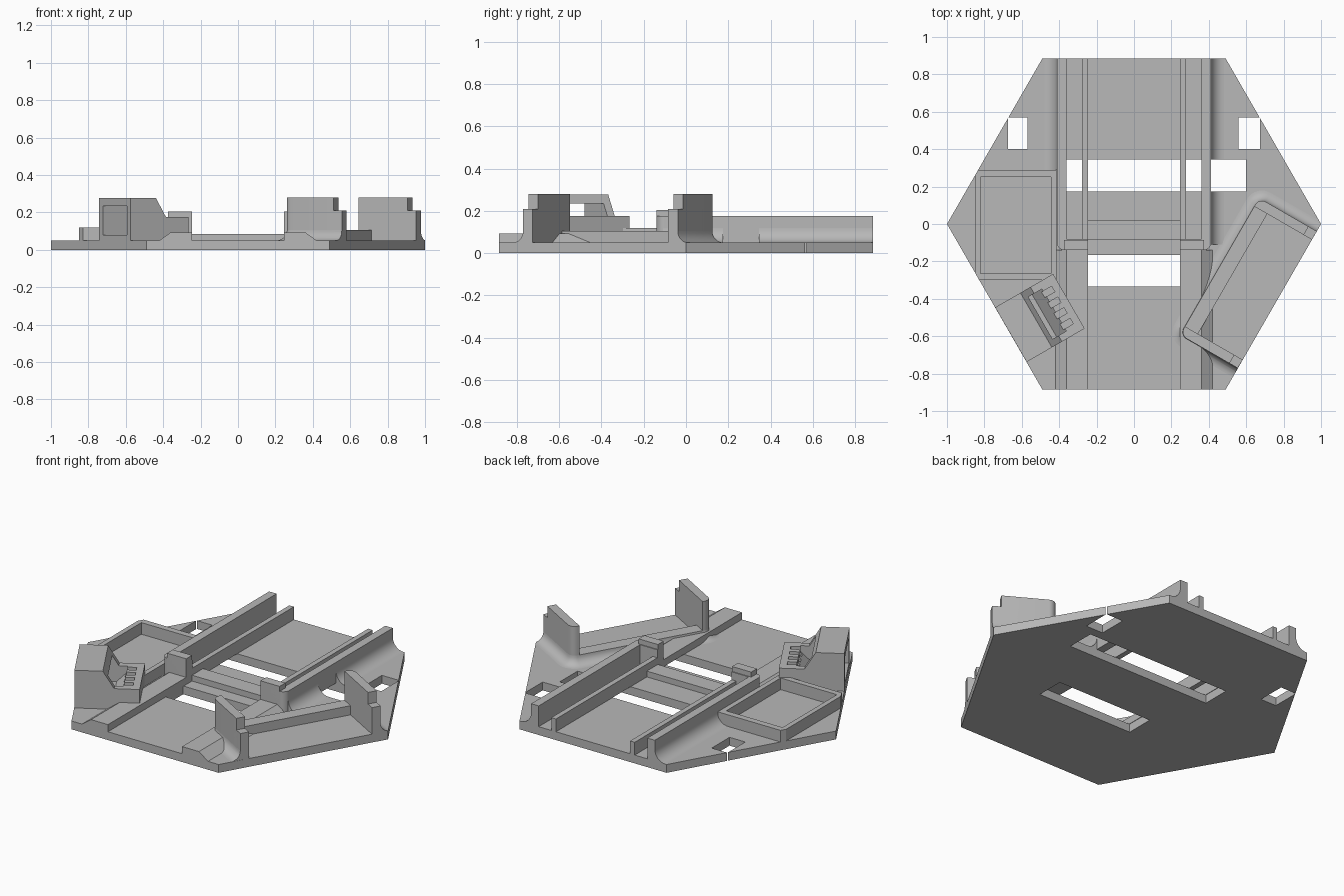
import bpy, bmesh, math
from mathutils import Vector

cube = bpy.data.objects.get("Cube")
if cube:
    bpy.data.objects.remove(cube, do_unlink=True)

grey = bpy.data.materials.new("plain_grey")
grey.use_nodes = True
grey.diffuse_color = (0.48, 0.48, 0.48, 1)
grey.node_tree.nodes["Principled BSDF"].inputs["Base Color"].default_value = (0.48, 0.48, 0.48, 1)

C, S = math.cos(math.radians(30)), 0.5
BASE = 0.05   # plate thickness
RIM = 0.866   # distance from the centre to a slanted hexagon side


# Placement frames: two profile coordinates and one extrusion coordinate
def plan(x, y, z):
    return Vector((x, y, z))


def along_y(x, z, y):
    return Vector((x, y, z))


def front_left_side(v, z, u):
    return Vector((S * u + C * v, C * u - S * v, z))


def front_right_side(v, z, u):
    return Vector((-S * u - C * v, C * u - S * v, z))


def left_plan(v, u, z):
    return front_left_side(v, z, u)


def finish(name, bm, smooth=False):
    bmesh.ops.recalc_face_normals(bm, faces=bm.faces)
    mesh = bpy.data.meshes.new(name)
    bm.to_mesh(mesh)
    bm.free()
    mesh.materials.append(grey)
    obj = bpy.data.objects.new(name, mesh)
    bpy.context.collection.objects.link(obj)
    if smooth:
        bpy.ops.object.select_all(action='DESELECT')
        obj.select_set(True)
        bpy.context.view_layer.objects.active = obj
        bpy.ops.object.shade_smooth_by_angle(angle=math.radians(30))
    return obj


def loft(name, loops, smooth=False):
    bm = bmesh.new()
    rings = [[bm.verts.new(p) for p in loop] for loop in loops]
    n = len(rings[0])
    for low, high in zip(rings, rings[1:]):
        for i in range(n):
            j = (i + 1) % n
            bm.faces.new((low[i], low[j], high[j], high[i]))
    bm.faces.new(rings[0])
    bm.faces.new(rings[-1])
    return finish(name, bm, smooth)


def prism(name, pts, a, b, place=plan, smooth=False):
    return loft(name, [[place(p, q, t) for p, q in pts] for t in (a, b)], smooth)


def rect(p0, p1, q0, q1):
    return [(p0, q0), (p1, q0), (p1, q1), (p0, q1)]


def arc(cx, cy, r, start, end, steps=8):
    angles = [math.radians(start + (end - start) * i / steps) for i in range(steps + 1)]
    return [(cx + r * math.cos(t), cy + r * math.sin(t)) for t in angles]


def cut(obj, cutters):
    for c in cutters:
        c.hide_render = True
        mod = obj.modifiers.new("cut", 'BOOLEAN')
        mod.operation, mod.solver, mod.object = 'DIFFERENCE', 'EXACT', c
    graph = bpy.context.evaluated_depsgraph_get()
    mesh = bpy.data.meshes.new_from_object(obj.evaluated_get(graph))
    obj.modifiers.clear()
    obj.data = mesh
    for c in cutters:
        bpy.data.objects.remove(c, do_unlink=True)


# Hexagonal base plate with its slots and windows
hexagon = [(-1, 0), (-0.49, -0.885), (0.49, -0.885), (1, 0), (0.49, 0.885), (-0.49, 0.885)]
plate = prism("base_plate", hexagon, 0, BASE)
holes = [(-0.365, 0.6, 0.175, 0.345), (-0.25, 0.39, -0.335, -0.165),
         (-0.675, -0.57, 0.4, 0.57), (0.56, 0.675, 0.4, 0.57)]
cut(plate, [prism("slot_cutter", rect(*h), -0.1, 0.2) for h in holes])

# Guide rails, mirrored left and right
for side, s in (("right", -1), ("left", 1)):
    def flip(pts):
        return [(s * p, q) for p, q in pts]

    wall = [(0.412, 0.885)] + arc(0.372, -0.1, 0.04, 0, -90) + [
        (0.247, -0.14), (0.247, -0.08), (0.362, -0.08), (0.362, 0.885)]
    prism(side + "_outer_rail", flip(wall), BASE, 0.175, smooth=True)
    prism(side + "_stop_post", flip(rect(0.247, 0.375, -0.14, -0.085)), BASE, 0.205)
    prism(side + "_inner_rail", flip(rect(0.247, 0.278, -0.08, 0.885)), BASE, 0.127)
    front = [(0.247, BASE), (0.42, BASE), (0.36, 0.093), (0.247, 0.093)]
    prism(side + "_front_rail", flip(front), -0.885, -0.14, along_y)
    # Concave fillet at the foot of the outer rail
    foot = [(0.41, BASE)] + arc(0.482, BASE + 0.07, 0.07, 270, 180)
    spans = [(0.29, 0.885)] if s < 0 else [(-0.11, 0.175), (0.345, 0.885)]
    for y0, y1 in spans:
        prism(side + "_rail_fillet", flip(foot), y0, y1, along_y, smooth=True)

# Raised bar across the channel
prism("cross_bar", rect(-0.247, 0.247, -0.085, 0.02), BASE, 0.085)

# Shallow framed tray on the right
tray_outline = [(-0.85, 0.26), (-0.833, 0.29), (-0.415, 0.29),
                (-0.415, -0.3), (-0.828, -0.3), (-0.85, -0.26)]
tray = prism("tray_frame", tray_outline, BASE, 0.12)
cut(tray, [prism("tray_cutter", rect(-0.82, -0.445, -0.265, 0.252), 0, 0.2)])

# Slanted holder on the left: low back wall and two stepped end posts
U0, U1, V0 = -0.39, 0.455, 0.51
prism("holder_back_wall", rect(V0, 0.59, BASE, 0.105), U0 + 0.04, U1 - 0.04, front_left_side)
for name, outer, inner in (("front", U0, U0 + 0.052), ("rear", U1, U1 - 0.052)):
    d = 1 if inner > outer else -1
    corner = [(V0 + 0.04 - 0.04 * math.sin(t), outer + d * (0.04 - 0.04 * math.cos(t)))
              for t in (math.pi / 2 * i / 6 for i in range(7))]
    for part, edge, top in (("post", 0.815, 0.28), ("post_step", RIM, 0.21)):
        prism(f"holder_{name}_{part}", corner + [(V0, inner), (edge, inner), (edge, outer)],
              BASE, top, left_plan, smooth=True)


# Concave skirt around the holder, open towards the rim
def skirt_loop(d, z):
    r = 0.04 + d
    outer = [(RIM, U0 - d)] + arc(V0 + 0.04, U0 + 0.04, r, 270, 180)
    outer += arc(V0 + 0.04, U1 - 0.04, r, 180, 90) + [(RIM, U1 + d)]
    inner = [(RIM, U1 - 0.02), (V0 + 0.04, U1 - 0.02), (V0 + 0.04, U0 + 0.02), (RIM, U0 + 0.02)]
    return [left_plan(v, u, z) for v, u in outer + inner]


R = 0.055
steps = [math.pi / 2 * i / 7 for i in range(8)]
skirt = loft("holder_fillet", [skirt_loop(R - R * math.sin(t), BASE + R - R * math.cos(t))
                               for t in steps], smooth=True)
# Trim the skirt to the plate outline
cut(skirt, [prism("rim_cutter", rect(RIM, 1.2, -0.2, 0.6), -0.8, 0.8, front_left_side),
            prism("corner_cutter", [(1, 0), (1.3, 0), (1.3, 0.5), (0.712, 0.5)], -0.1, 0.5)])

# Socket block on the right with a through cavity, sloped face and contact slots
profile = [(RIM, BASE), (RIM, 0.277), (0.71, 0.277), (0.648, 0.175), (0.508, 0.175), (0.508, BASE)]
socket = prism("socket_block", profile, -0.352, -0.015, front_right_side)
cavity = [(1, 0.08), (1, 0.235), (0.6, 0.235), (0.6, 0.14), (0.66, 0.08)]
cutters = [prism("cavity_cutter", cavity, -0.315, -0.055, front_right_side)]
for i in range(4):
    u = -0.3 + i * 0.066
    cutters.append(prism("contact_cutter", rect(0.548, 0.61, 0.125, 0.3), u, u + 0.034,
                         front_right_side))
cut(socket, cutters)
